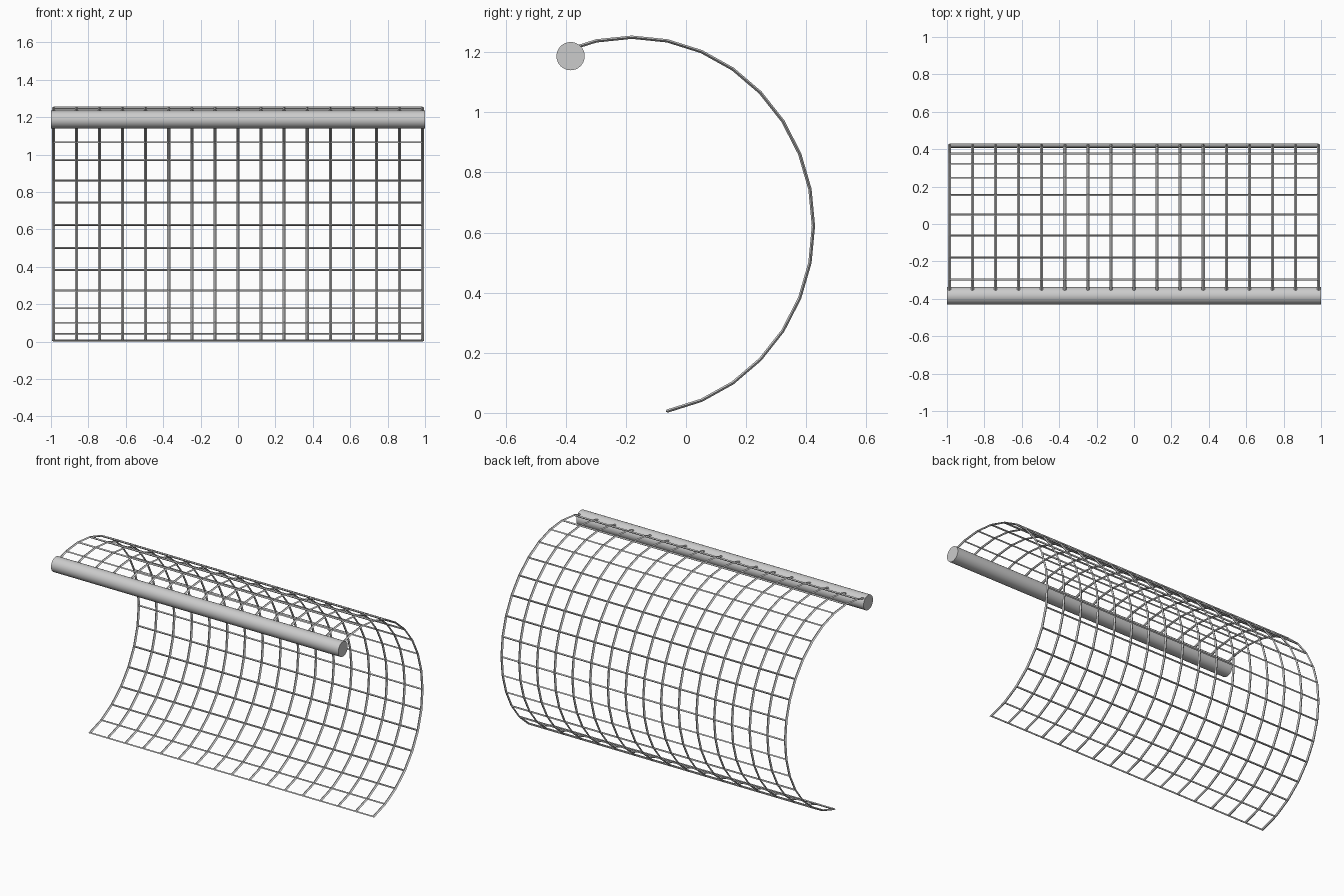
import bpy, bmesh
from math import cos, sin, radians, pi

if "Cube" in bpy.data.objects:
    bpy.data.objects.remove(bpy.data.objects["Cube"])

# Curved mesh net: an elliptical arc sheet turned into wires
COLS, STEP = 16, radians(11.25)
FIRST, LAST = -7, 10            # arc steps, 0 points to the back
CY, CZ, RY, RZ = -0.18, 0.622, 0.604, 0.628
STRETCH, HALF = 1.5, 0.987      # stretch in x widens the upright wires

bm = bmesh.new()
rows = []
for i in range(FIRST, LAST + 1):
    a = i * STEP
    rows.append([bm.verts.new(((2 * c / COLS - 1) * HALF / STRETCH,
                               CY + RY * cos(a), CZ + RZ * sin(a)))
                 for c in range(COLS + 1)])
for low, high in zip(rows, rows[1:]):
    for c in range(COLS):
        bm.faces.new((low[c], low[c + 1], high[c + 1], high[c]))
bmesh.ops.recalc_face_normals(bm, faces=bm.faces)
mesh = bpy.data.meshes.new("wire_net")
bm.to_mesh(mesh)
bm.free()
net = bpy.data.objects.new("wire_net", mesh)
net.scale.x = STRETCH
bpy.context.collection.objects.link(net)
wire = net.modifiers.new("wires", 'WIREFRAME')
wire.thickness = 0.011
wire.use_even_offset = True
wire.use_boundary = True
wire.use_replace = True

# Round bar holding the upper edge of the net
bpy.ops.mesh.primitive_cylinder_add(vertices=32, radius=0.047, depth=2,
                                    location=(0, -0.384, 1.187),
                                    rotation=(0, pi / 2, 0))
bar = bpy.context.object
bar.name = "top_bar"
bpy.ops.object.shade_smooth_by_angle(angle=radians(30))
